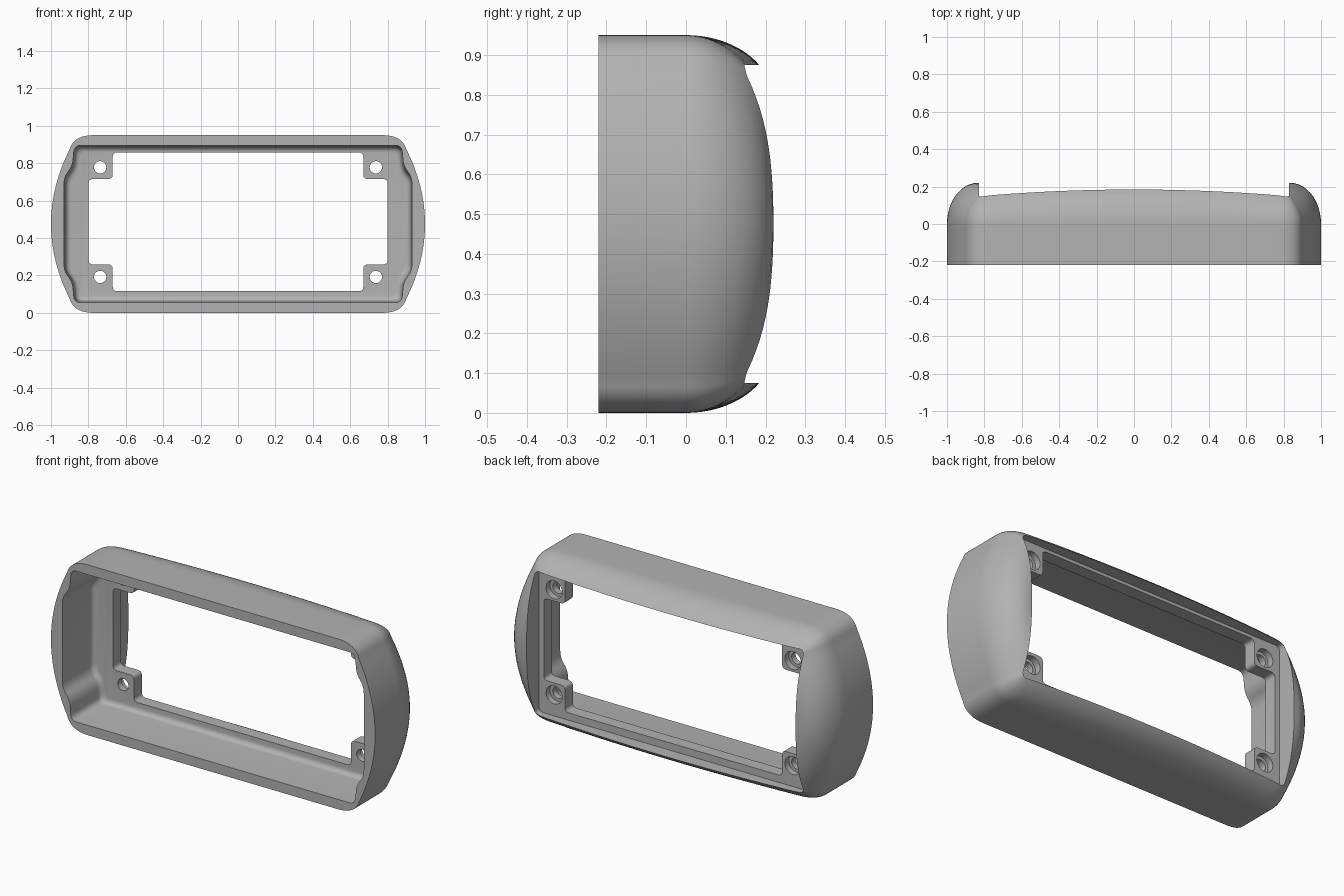
import bpy, bmesh, math
from mathutils import Vector
from mathutils.geometry import intersect_point_line

if "Cube" in bpy.data.objects:
    bpy.data.objects.remove(bpy.data.objects["Cube"], do_unlink=True)

MID = 0.475          # height of the centre line
FRONT, CROWN = -0.22, 0.22

grey = bpy.data.materials.new("matte_grey")
grey.use_nodes = True
grey.diffuse_color = (0.45, 0.45, 0.45, 1)
grey.node_tree.nodes["Principled BSDF"].inputs["Base Color"].default_value = grey.diffuse_color


def mirror_loop(quarter):
    """Full closed loop from a quarter running from the +x side to the top centre."""
    half = quarter + [(-x, z) for x, z in reversed(quarter) if x > 1e-6]
    return half + [(x, -z) for x, z in reversed(half) if z > 1e-6]


def rounded_loop(x_mid, p0, ctrl, p1):
    """Bowed side, rounded corner and straight top, always with the same point count."""
    n, m, k = 14, 12, 16
    q = [(x_mid - (x_mid - p0[0]) * (i / n) ** 2, p0[1] * i / n) for i in range(n)]
    for i in range(m):
        t = i / m
        q.append(tuple((1 - t) ** 2 * a + 2 * t * (1 - t) * b + t * t * c
                       for a, b, c in zip(p0, ctrl, p1)))
    q += [(p1[0] * (1 - i / k), p1[1]) for i in range(k + 1)]
    return mirror_loop(q)


def loft(name, rings):
    """Closed solid through rings of equal length, capped at both ends."""
    bm = bmesh.new()
    loops = [[bm.verts.new(p) for p in ring] for ring in rings]
    for a, b in zip(loops, loops[1:]):
        for i in range(len(a)):
            j = (i + 1) % len(a)
            bm.faces.new((a[i], a[j], b[j], b[i]))
    bm.faces.new(loops[0])
    bm.faces.new(loops[-1])
    bmesh.ops.recalc_face_normals(bm, faces=bm.faces)
    mesh = bpy.data.meshes.new(name)
    bm.to_mesh(mesh)
    bm.free()
    mesh.materials.append(grey)
    obj = bpy.data.objects.new(name, mesh)
    bpy.context.collection.objects.link(obj)
    return obj


def prism(name, pts, levels, cx=0.0, cz=MID):
    """Extrude a loop along y; each level is (y, inset)."""
    mx, mz = max(p[0] for p in pts), max(p[1] for p in pts)
    return loft(name, [[(cx + x * (1 - s / mx), y, cz + z * (1 - s / mz)) for x, z in pts]
                       for y, s in levels])


def soften(pts, radius):
    """Round every corner of a loop."""
    out, n = [], len(pts)
    for i, p in enumerate(pts):
        p, a, b = Vector(p), Vector(pts[i - 1]), Vector(pts[(i + 1) % n])
        if abs((a - p).normalized().dot((b - p).normalized())) > 0.999:
            out.append(tuple(p))
            continue
        s = p + (a - p).normalized() * min(radius, (a - p).length * 0.45)
        e = p + (b - p).normalized() * min(radius, (b - p).length * 0.45)
        for k in range(7):
            t = k / 6
            out.append(tuple(s * (1 - t) ** 2 + p * (2 * t * (1 - t)) + e * t * t))
    return out


# Outer shell: straight wall, domed rounded rim, recessed window
outline = rounded_loop(1.0, (0.90, 0.40), (0.878, MID), (0.77, MID))
window = rounded_loop(0.83, (0.83, 0.37), (0.83, 0.40), (0.80, 0.40))
edges = [(Vector(outline[i - 1]), Vector(outline[i])) for i in range(len(outline))]


def rim_height(p):
    gap = 1.0
    for a, b in edges:
        hit, t = intersect_point_line(p, a, b)
        near = a.lerp(b, min(max(t, 0), 1))
        gap = min(gap, (p - near).length)
    u = min(gap / 0.165, 1)
    corner_drop = 0.4 * p.x ** 2 * (p.y / MID) ** 2
    return CROWN * math.sqrt(1 - (1 - u) ** 2) * (1 - corner_drop)


rings = [[(x, y, MID + z) for x, z in outline] for y in (FRONT, 0.0)]
steps = 12
for j in range(1, steps + 1):
    t = (j / steps) ** 2
    ring = []
    for o, w in zip(outline, window):
        p = Vector(o).lerp(Vector(w), t)
        ring.append((p.x, rim_height(p), MID + p.y))
    rings.append(ring)
rings.append([(x, 0.11, MID + z) for x, z in window])
housing = loft("housing", rings)

# Front cavity with bulged ends and a filleted floor
cavity_loop = soften(mirror_loop([(0.93, 0), (0.93, 0.25), (0.885, 0.31),
                                  (0.875, 0.42), (0, 0.42)]), 0.035)
fillet = [(0.012 + 0.028 * math.sin(a), 0.008 + 0.028 * (1 - math.cos(a)))
          for a in (math.radians(15 * i) for i in range(7))]
cutters = [prism("cavity_cutter", cavity_loop, [(-0.3, 0), (FRONT, 0)] + fillet)]

# Through opening that leaves four corner tabs
opening_loop = soften(mirror_loop([(0.80, 0), (0.80, 0.228), (0.67, 0.228),
                                   (0.67, 0.371), (0, 0.371)]), 0.025)
cutters.append(prism("opening_cutter", opening_loop, [(-0.1, 0), (0.3, 0)], cz=0.487))

# Counterbored screw holes in the tabs
circle = [(0.05 * math.cos(a), 0.05 * math.sin(a))
          for a in (math.tau * i / 32 for i in range(32))]
for sx in (-1, 1):
    for sz in (-1, 1):
        cutters.append(prism("hole_cutter", circle,
                             [(-0.02, 0.017), (0.075, 0.017), (0.075, 0), (0.2, 0)],
                             sx * 0.737, 0.485 + sz * 0.293))

bpy.ops.object.select_all(action='DESELECT')
bpy.context.view_layer.objects.active = housing
housing.select_set(True)
for cutter in cutters:
    cutter.hide_render = True
    mod = housing.modifiers.new(cutter.name, 'BOOLEAN')
    mod.operation = 'DIFFERENCE'
    mod.solver = 'EXACT'
    mod.object = cutter
    bpy.ops.object.modifier_apply(modifier=mod.name)
    bpy.data.objects.remove(cutter, do_unlink=True)

bpy.ops.object.shade_smooth_by_angle(angle=math.radians(30))
